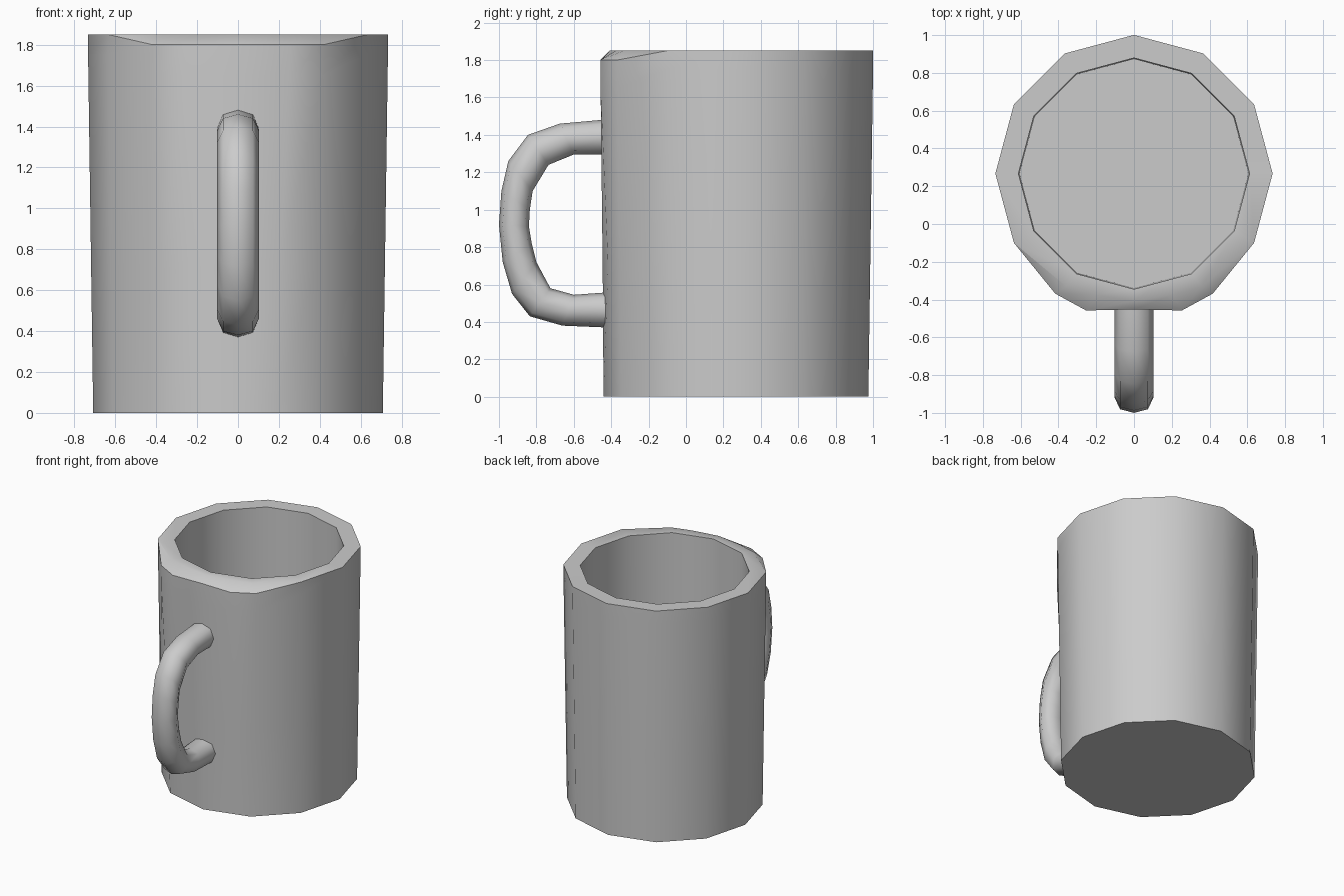
import bpy, bmesh, math

if "Cube" in bpy.data.objects:
    bpy.data.objects.remove(bpy.data.objects["Cube"])

CY = 0.267  # centre of the cup in y


def finish(name, bm, angle):
    bmesh.ops.recalc_face_normals(bm, faces=bm.faces)
    me = bpy.data.meshes.new(name)
    bm.to_mesh(me)
    bm.free()
    ob = bpy.data.objects.new(name, me)
    bpy.context.collection.objects.link(ob)
    bpy.ops.object.select_all(action='DESELECT')
    ob.select_set(True)
    bpy.context.view_layer.objects.active = ob
    bpy.ops.object.shade_smooth_by_angle(angle=math.radians(angle))
    return ob


def loft(name, rings, angle):
    bm = bmesh.new()
    vs = [[bm.verts.new(p) for p in r] for r in rings]
    for a, b in zip(vs, vs[1:]):
        n = len(a)
        for i in range(n):
            j = (i + 1) % n
            bm.faces.new((a[i], a[j], b[j], b[i]))
    bm.faces.new(vs[0])
    bm.faces.new(vs[-1])
    return finish(name, bm, angle)


def ring(r, z, bulge=0.0, drop=0.0, inset=0.0):
    """12-gon with two extra front points; the front can bulge, drop or pull in."""
    pts = [(r * math.cos(math.radians(a)), r * math.sin(math.radians(a)))
           for a in range(-90, 270, 30)]
    mid = ((pts[0][0] + pts[1][0]) / 2, (pts[0][1] + pts[1][1]) / 2)
    x0, y0 = pts[0]
    x1, y1 = pts[1]
    front = (0, y0 + 0.015 * bulge + inset)
    mid = (mid[0] + 0.07 * bulge, mid[1] - 0.04 * bulge + inset)
    side = (x1 + 0.05 * bulge - inset * 0.4, y1 + inset * 0.7)
    out = [(*front, z - drop), (*mid, z - drop), (*side, z - drop)]
    out += [(x, y, z) for x, y in pts[2:11]]
    out += [(-side[0], side[1], z - drop), (-mid[0], mid[1], z - drop)]
    return [(x, y + CY, h) for x, y, h in out]


# Cup: outer wall, softened front lip, flat rim, inner wall and floor
loft("cup_body", [
    ring(0.708, 0),
    ring(0.718, 0.7, 0.35),
    ring(0.733, 1.75, 1.0, 0.1),
    ring(0.734, 1.85, 1.0, 0.05),
    ring(0.734, 1.851, 0.3, 0.0, 0.055),
    ring(0.612, 1.85),
    ring(0.606, 0.12),
], 50)

# Handle: outer and inner (y, z) points of each cross-section
sections = [
    ((-0.42, 1.483), (-0.42, 1.295)),
    ((-0.675, 1.46), (-0.60, 1.295)),
    ((-0.845, 1.40), (-0.735, 1.24)),
    ((-0.95, 1.26), (-0.82, 1.10)),
    ((-0.987, 1.10), (-0.835, 1.00)),
    ((-1.00, 0.92), (-0.84, 0.91)),
    ((-0.98, 0.72), (-0.825, 0.82)),
    ((-0.93, 0.55), (-0.80, 0.72)),
    ((-0.835, 0.43), (-0.725, 0.58)),
    ((-0.66, 0.38), (-0.60, 0.545)),
    ((-0.42, 0.37), (-0.42, 0.558)),
]
profile = [(0, 0), (0.073, 0.12), (0.103, 0.5), (0.073, 0.88),
           (0, 1), (-0.073, 0.88), (-0.103, 0.5), (-0.073, 0.12)]
loft("handle", [[(x, o[0] + (i[0] - o[0]) * t, o[1] + (i[1] - o[1]) * t)
                 for x, t in profile] for o, i in sections], 60)
